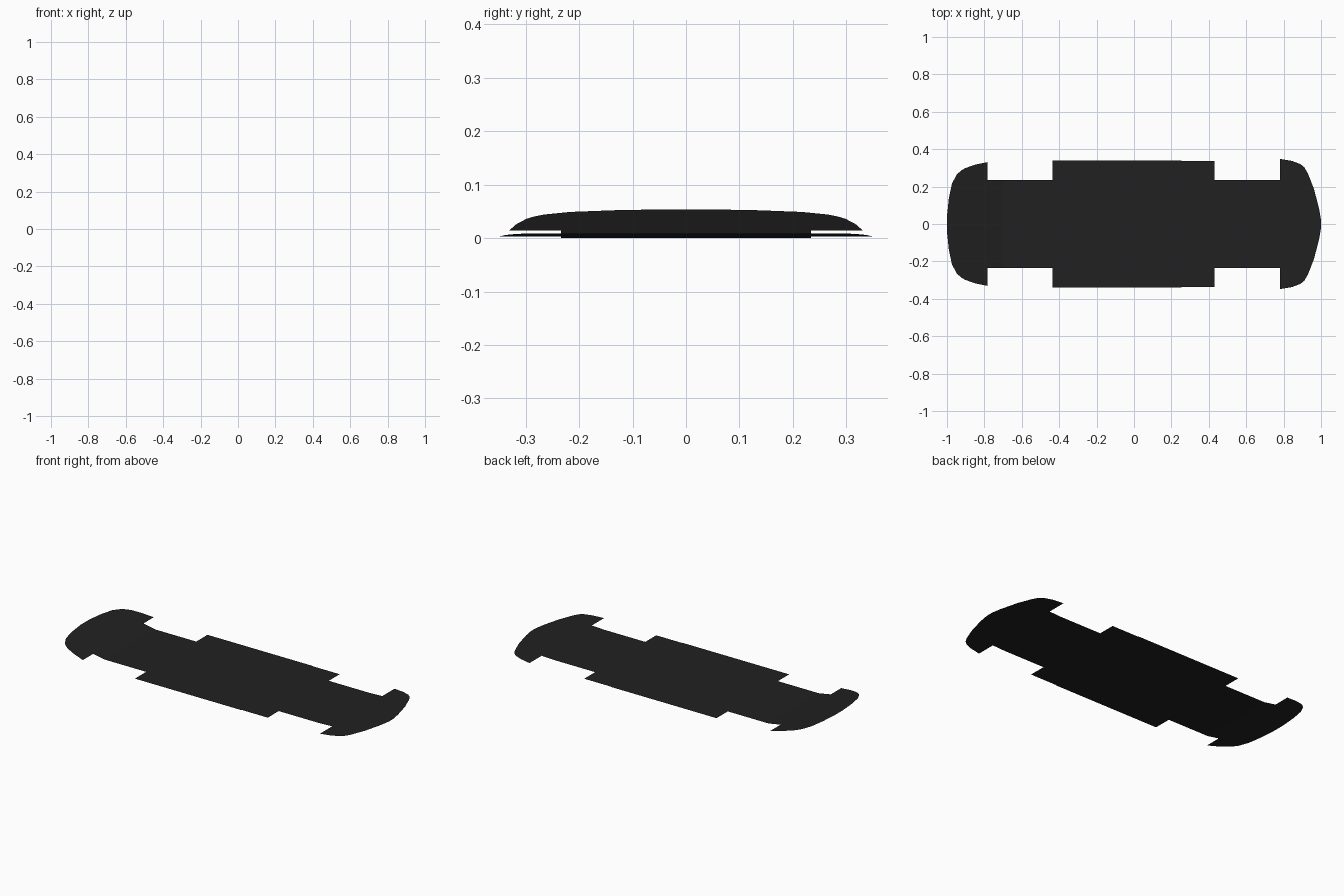
import bpy, bmesh

if "Cube" in bpy.data.objects:
    bpy.data.objects.remove(bpy.data.objects["Cube"])

# Side profile: height of the sheet along x (tail ramp, flat floor, nose lift)
PROFILE = [(-1.0, 0.054), (-0.705, 0.0), (0.70, 0.0), (0.78, 0.0035), (0.91, 0.0085), (1.0, 0.0085)]


def height(x):
    for (x0, z0), (x1, z1) in zip(PROFILE, PROFILE[1:]):
        if x <= x1:
            return z0 + (z1 - z0) * (x - x0) / (x1 - x0)
    return PROFILE[-1][1]


def sheet(name, stations, mat):
    """Single-sided sheet, symmetric in y, from (x, half width) stations."""
    bm = bmesh.new()
    rows = [[bm.verts.new((x, y, height(x))) for y in (-w, 0, w)] for x, w in stations]
    for a, b in zip(rows, rows[1:]):
        for i in range(2):
            bm.faces.new((a[i], b[i], b[i + 1], a[i + 1]))
    me = bpy.data.meshes.new(name)
    bm.to_mesh(me)
    bm.free()
    me.materials.append(mat)
    ob = bpy.data.objects.new(name, me)
    bpy.context.collection.objects.link(ob)
    return ob


dark = bpy.data.materials.new("dark_plastic")
dark.diffuse_color = (0.015, 0.015, 0.015, 1)
dark.use_nodes = True
dark.node_tree.nodes["Principled BSDF"].inputs["Base Color"].default_value = dark.diffuse_color

# Rounded tail panel, ramping upwards
sheet("rear_panel", [(-1.0, 0.04), (-0.99, 0.137), (-0.973, 0.217), (-0.947, 0.265), (-0.925, 0.285),
                     (-0.904, 0.298), (-0.85, 0.317), (-0.783, 0.331)], dark)
# Narrow floor between the rear wheels
sheet("rear_wheel_floor", [(-0.783, 0.234), (-0.705, 0.234), (-0.437, 0.234)], dark)
# Wide floor between the axles
sheet("centre_floor", [(-0.437, 0.339), (0.255, 0.339), (0.256, 0.336), (0.43, 0.336)], dark)
# Narrow floor between the front wheels
sheet("front_wheel_floor", [(0.43, 0.234), (0.70, 0.234), (0.78, 0.234)], dark)
# Pointed nose panel, slightly lifted
sheet("front_panel", [(0.78, 0.348), (0.845, 0.337), (0.89, 0.32), (0.91, 0.304), (0.93, 0.27), (0.963, 0.185),
                      (0.99, 0.08), (1.0, 0.02)], dark)
